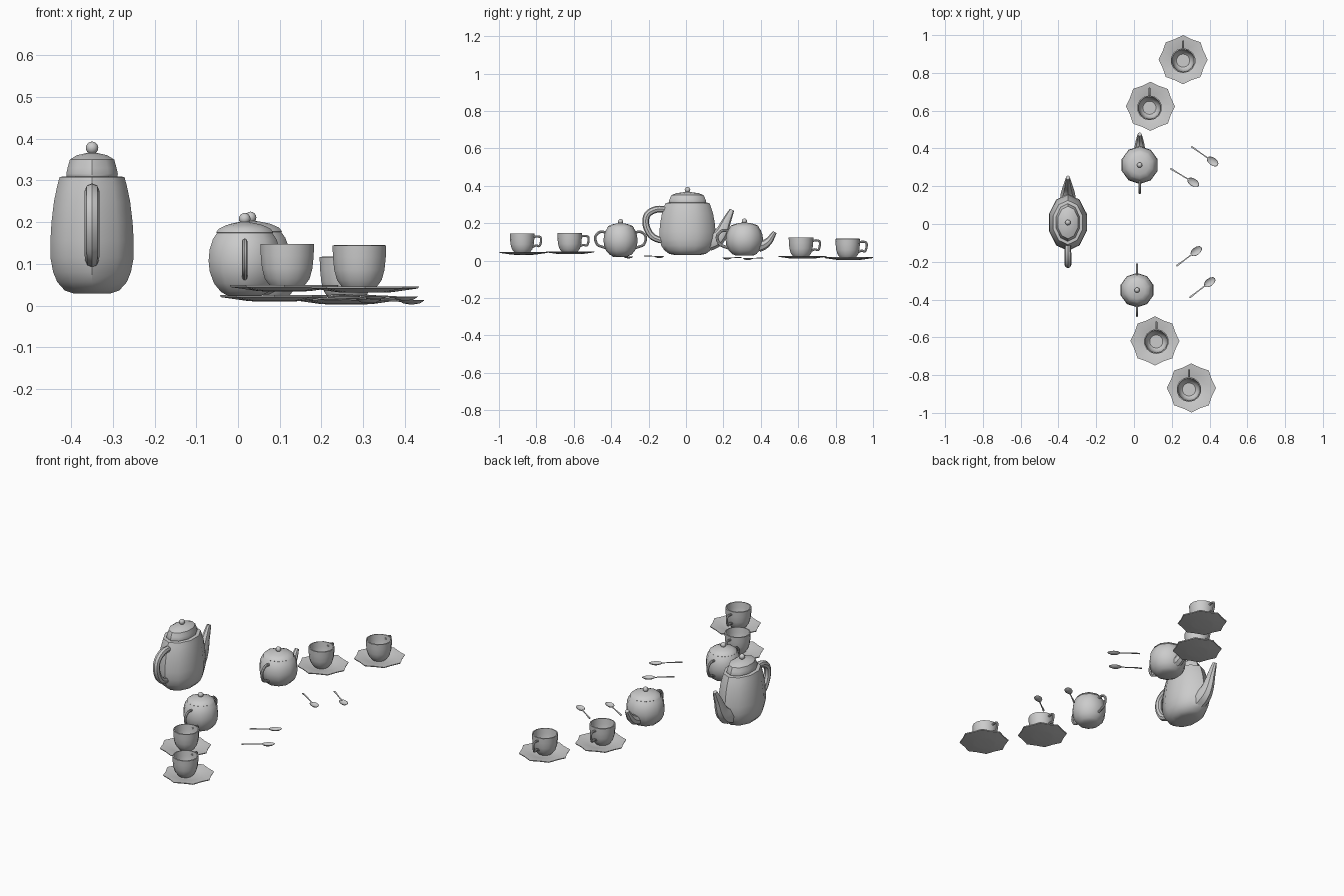
import bpy, bmesh, math
from mathutils import Vector

if "Cube" in bpy.data.objects:
    bpy.data.objects.remove(bpy.data.objects["Cube"])


def finish(name, bm, loc, rot=0.0, angle=40):
    bmesh.ops.recalc_face_normals(bm, faces=bm.faces)
    me = bpy.data.meshes.new(name)
    bm.to_mesh(me)
    bm.free()
    ob = bpy.data.objects.new(name, me)
    bpy.context.collection.objects.link(ob)
    ob.location = loc
    ob.rotation_euler.z = rot
    bpy.ops.object.select_all(action='DESELECT')
    ob.select_set(True)
    bpy.context.view_layer.objects.active = ob
    bpy.ops.object.shade_smooth_by_angle(angle=math.radians(angle))
    return ob


def skin(bm, rings):
    n = len(rings[0])
    for a, b in zip(rings, rings[1:]):
        for i in range(n):
            j = (i + 1) % n
            bm.faces.new((a[i], a[j], b[j], b[i]))


def lathe(name, profile, sides, loc, sx=1.0, sy=1.0, rot=0.0, scallop=0.0, angle=40):
    """Turn a (radius, z) profile; its two ends are capped."""
    bm = bmesh.new()
    rings = []
    for r, z in profile:
        ring = []
        for i in range(sides):
            a = math.pi / 2 + 2 * math.pi * i / sides
            k = r * (1 - scallop * (i % 2) * min(1, max(0, (r - .06) / .07)))
            ring.append(bm.verts.new((k * sx * math.cos(a), k * sy * math.sin(a), z)))
        rings.append(ring)
    skin(bm, rings)
    bm.faces.new(rings[0])
    bm.faces.new(rings[-1])
    return finish(name, bm, loc, rot, angle)


def tube(name, pts, loc, flat=1.0, rot=0.0, sides=8, steps=4):
    """Tapered tube through (y, z, radius) points; flat scales its x width."""
    p = [Vector(q) for q in pts]
    p = [2 * p[0] - p[1]] + p + [2 * p[-1] - p[-2]]
    path = []
    for i in range(1, len(p) - 2):
        a, b, c, d = p[i - 1:i + 3]
        for s in range(steps):
            t = s / steps
            path.append(.5 * (2 * b + (c - a) * t + (2 * a - 5 * b + 4 * c - d) * t * t
                              + (3 * b - a - 3 * c + d) * t ** 3))
    path.append(p[-2])
    bm = bmesh.new()
    rings = []
    for i, q in enumerate(path):
        d = path[min(i + 1, len(path) - 1)] - path[max(i - 1, 0)]
        n = Vector((-d.y, d.x)).normalized()
        ring = []
        for k in range(sides):
            a = 2 * math.pi * k / sides
            c, s = q.z * math.cos(a), q.z * math.sin(a)
            ring.append(bm.verts.new((s * flat, q.x + n.x * c, q.y + n.y * c)))
        rings.append(ring)
    skin(bm, rings)
    bm.faces.new(rings[0])
    bm.faces.new(rings[-1])
    return finish(name, bm, loc, rot)


def knob(name, loc, r):
    prof = [(r * max(.05, math.sin(math.pi * i / 8)), -r * math.cos(math.pi * i / 8)) for i in range(9)]
    lathe(name, prof, 12, loc)


# Tall oval pot
P = (-.35, .008, 0)
lathe("tall_pot_body", [(.066, .029), (.098, .036), (.125, .056), (.14, .08), (.15, .115), (.15, .155),
      (.146, .2), (.137, .25), (.126, .285), (.117, .308), (.1, .31)], 10, P, sx=.70)
lathe("tall_pot_lid", [(.09, .30), (.099, .309), (.1, .316), (.095, .33), (.086, .35), (.06, .36), (.02, .366)],
      10, P, sx=.65)
knob("tall_pot_knob", (P[0], P[1], .378), .015)
tube("tall_pot_handle", [(-.10, .272, .015), (-.165, .274, .018), (-.215, .245, .018), (-.222, .19, .018),
     (-.195, .135, .018), (-.155, .112, .017), (-.12, .106, .015)], P)
tube("tall_pot_spout", [(.11, .10, .05), (.15, .115, .045), (.182, .15, .035), (.206, .205, .025),
     (.225, .245, .018), (.238, .272, .012)], P, flat=.85)

# Small teapot and sugar bowl share one round body
def round_pot(name, loc, k):
    lathe(name + "_body", [(.045, .026), (.065, .035), (.085, .056), (.097, .085), (.1, .11), (.097, .138),
          (.088, .162), (.076, .178)], 10, loc, k, k)
    lathe(name + "_lid", [(.074, .174), (.079, .178), (.072, .187), (.05, .196), (.025, .201), (.012, .203)],
          10, loc, k, k)
    knob(name + "_knob", (loc[0], loc[1], loc[2] + .211), .014)


def loop_handle(name, loc, sign, y0, reach, z0, z1, r):
    m = (z0 + z1) / 2
    tube(name, [(sign * y0, z1 - .004, r), (sign * (y0 + .6 * reach), z1, r), (sign * (y0 + reach), m + .018, r),
         (sign * (y0 + .85 * reach), m - .022, r), (sign * (y0 + .4 * reach), z0 + .008, r),
         (sign * y0, z0, r)], loc, flat=.9)


T = (.03, .312, 0)
round_pot("teapot", T, 1.0)
loop_handle("teapot_handle", T, -1, .075, .07, .065, .16, .008)
tube("teapot_spout", [(.075, .075, .03), (.105, .085, .026), (.132, .106, .02), (.15, .132, .015),
     (.163, .152, .011)], T)

S = (.016, -.35, -.003)
round_pot("sugar_bowl", S, .91)
for side, s in (("back", 1), ("front", -1)):
    loop_handle("sugar_bowl_handle_" + side, S, s, .07, .065, .068, .156, .007)

# Cups on scalloped saucers: saucer x, y, cup x, y, base z
SETS = [(.26, .87, .26, .865, .003), (.087, .623, .082, .615, .01),
        (.111, -.619, .118, -.622, .034), (.304, -.868, .291, -.876, .031)]
for i, (x, y, cx, cy, z) in enumerate(SETS, 1):
    lathe(f"saucer_{i}", [(.05, 0), (.065, .001), (.128, .01), (.13, .015), (.068, .009), (.06, .006), (.02, .006)],
          16, (x, y, z), scallop=.1, angle=30)
    c = (cx, cy, z)
    lathe(f"cup_{i}", [(.036, .006), (.043, .014), (.055, .030), (.062, .055), (.065, .085), (.066, .113),
          (.060, .114), (.058, .085), (.054, .055), (.046, .032), (.035, .022)], 14, c)
    loop_handle(f"cup_handle_{i}", c, 1, .055, .046, .042, .098, .006)

# Spoons: handle end x, y, bowl tip x, y, z
SPOONS = [(.304, .41, .443, .312, .003), (.193, .294, .342, .203, .006),
          (.225, -.222, .356, -.124, .014), (.294, -.39, .427, -.288, .012)]
for i, (x0, y0, x1, y1, z) in enumerate(SPOONS, 1):
    d = Vector((x1 - x0, y1 - y0))
    rot = math.atan2(-d.x, d.y)
    L = d.length
    tube(f"spoon_handle_{i}", [(0, .010, .003), (.02, .011, .003), (.06, .010, .002), (L - .06, .008, .0025)],
         (x0, y0, z), flat=1.7, rot=rot, sides=6)
    b = Vector((x0, y0)) + d * ((L - .033) / L)
    lathe(f"spoon_bowl_{i}", [(.2, 0), (.65, .002), (1, .009), (.94, .010), (.6, .004), (.2, .002)],
          12, (b.x, b.y, z), sx=.021, sy=.035, rot=rot)
